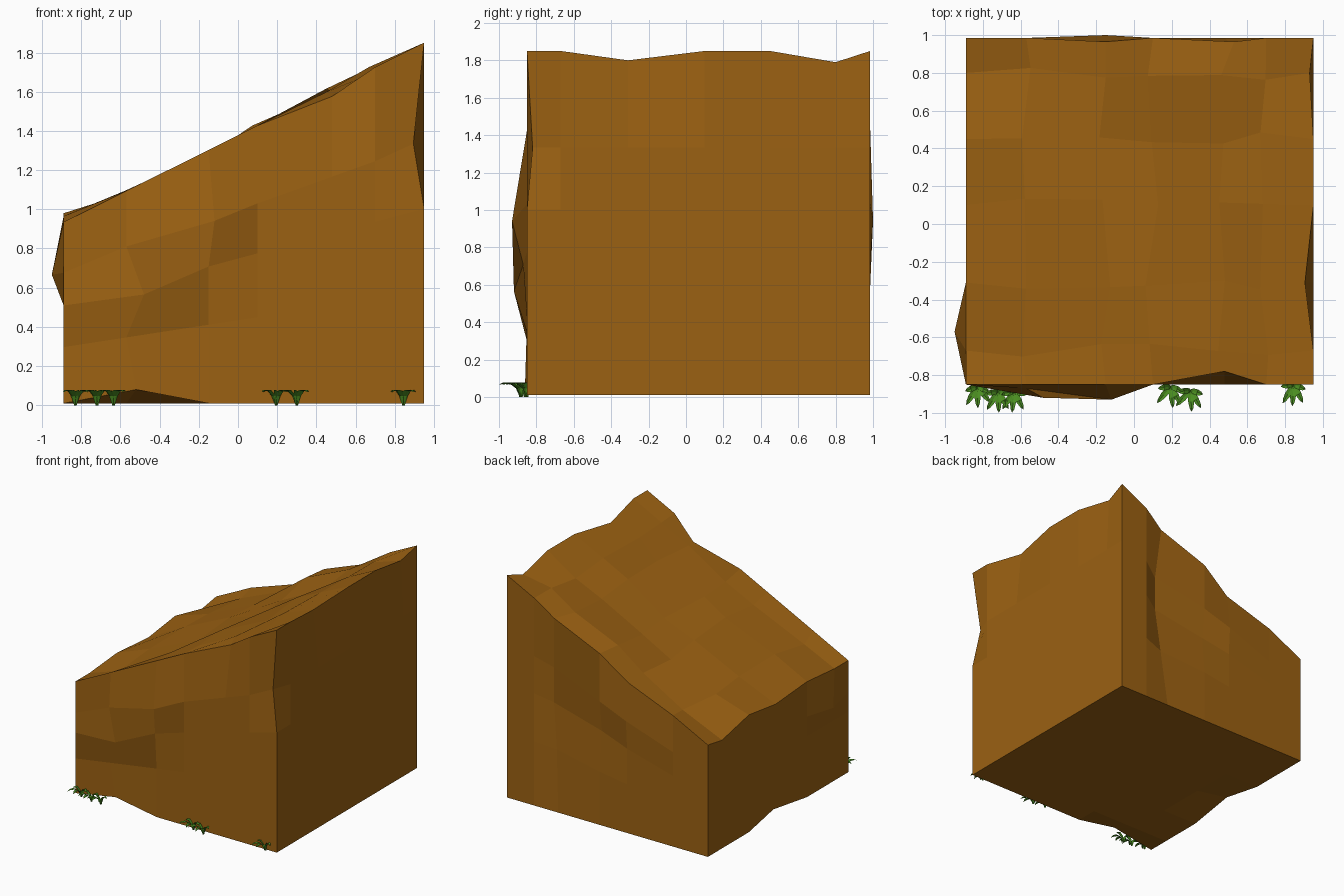
import bpy, bmesh, math, random
from mathutils import Vector

if "Cube" in bpy.data.objects:
    bpy.data.objects.remove(bpy.data.objects["Cube"])

random.seed(4)

def material(name, rgb):
    m = bpy.data.materials.new(name)
    m.diffuse_color = (*rgb, 1)
    m.use_nodes = True
    m.node_tree.nodes["Principled BSDF"].inputs["Base Color"].default_value = m.diffuse_color
    return m

def finish(bm, name, mat):
    bmesh.ops.recalc_face_normals(bm, faces=bm.faces)
    me = bpy.data.meshes.new(name)
    bm.to_mesh(me)
    bm.free()
    me.materials.append(mat)
    ob = bpy.data.objects.new(name, me)
    bpy.context.collection.objects.link(ob)
    return ob

earth = material("earth", (0.33, 0.12, 0.006))
leaf = material("leaf", (0.07, 0.27, 0.015))

# Uneven lattice of the sloped rock block
XS = [-.89, -.57, -.15, .10, .48, .70, .95]
YS = [-.85, -.67, -.31, .10, .45, .80, .985]
ZF = [0, .31, .54, .72, 1]
NX, NY, NZ = len(XS) - 1, len(YS) - 1, len(ZF) - 1

# Offsets of the visible dents and bulges, keyed by lattice index
NUDGE = {
    (1, 0, 0): (.05, -.01, .07), (0, 3, 0): (.02, 0, .05),
    (1, 0, 2): (.09, -.07, -.03), (2, 0, 3): (.03, -.08, 0),
    (2, 0, 2): (0, -.02, 0), (1, 0, 3): (0, -.02, .02),
    (4, 0, 4): (0, .07, -.04), (6, 0, 3): (-.055, .03, 0),
    (6, 2, 4): (-.045, 0, -.05), (6, 5, 4): (-.02, 0, -.06),
    (0, 1, 3): (-.06, .10, -.01), (0, 4, 4): (0, 0, .045),
    (0, 2, 4): (0, 0, .03), (0, 5, 4): (0, 0, -.03),
    (2, 6, 4): (0, -.02, -.06), (2, 6, 3): (0, .015, 0),
    (4, 6, 1): (.04, -.04, 0), (4, 6, 2): (.08, -.06, 0),
    (4, 6, 3): (.08, -.06, 0), (4, 6, 4): (.05, -.02, -.02),
    (3, 6, 2): (0, -.03, 0),
}

bm = bmesh.new()
verts = {}

def vert(i, j, k):
    if (i, j, k) not in verts:
        x, y = XS[i], YS[j]
        top = .935 + (x + .89) * .4973
        p = Vector((x, y, .01 + (top - .01) * ZF[k]))
        if (i, j, k) in NUDGE:
            p += Vector(NUDGE[i, j, k])
        elif k == NZ and 0 < i < NX and 0 < j < NY:
            p += Vector((random.uniform(-.04, .04), random.uniform(-.04, .04),
                         random.choice((0, 0, -.02, -.05))))
        verts[i, j, k] = bm.verts.new(p)
    return verts[i, j, k]

# Skin the six sides
def side(nu, nv, at):
    for u in range(nu):
        for v in range(nv):
            bm.faces.new([vert(*at(u + a, v + b)) for a, b in ((0, 0), (1, 0), (1, 1), (0, 1))])

for k in (0, NZ):
    side(NX, NY, lambda u, v: (u, v, k))
for j in (0, NY):
    side(NX, NZ, lambda u, v: (u, j, v))
for i in (0, NX):
    side(NY, NZ, lambda u, v: (i, u, v))
finish(bm, "sloped_rock", earth)

# Grass tufts: arched, creased blades fanned out to the front
PROFILE = [(0, 0, .007), (.022, .05, .014), (.06, .078, .016), (.095, .077, .010), (.115, .066, 0)]

def tuft(n, cx, cy):
    bm = bmesh.new()
    for deg, s in ((-165, .6), (-128, 1), (-92, 1.0), (-58, .95), (-15, .6)):
        a = math.radians(deg + random.uniform(-8, 8))
        d = Vector((math.cos(a), math.sin(a), 0))
        w = Vector((-d.y, d.x, 0))
        rows = []
        for r, z, half in PROFILE:
            c = Vector((cx, cy, z)) + d * r * s
            if half == 0:
                rows.append([bm.verts.new(c)] * 3)
            else:
                rows.append([bm.verts.new(c - w * half), bm.verts.new(c - Vector((0, 0, min(z, .005)))),
                             bm.verts.new(c + w * half)])
        for lo, hi in zip(rows, rows[1:]):
            for t in (0, 1):
                bm.faces.new(list(dict.fromkeys((lo[t], lo[t + 1], hi[t + 1], hi[t]))))
    finish(bm, f"grass_tuft_{n}", leaf)

for n, (x, y) in enumerate([(-.83, -.86), (-.72, -.885), (-.635, -.885),
                            (.195, -.86), (.30, -.88), (.845, -.85)], 1):
    tuft(n, x, y)
